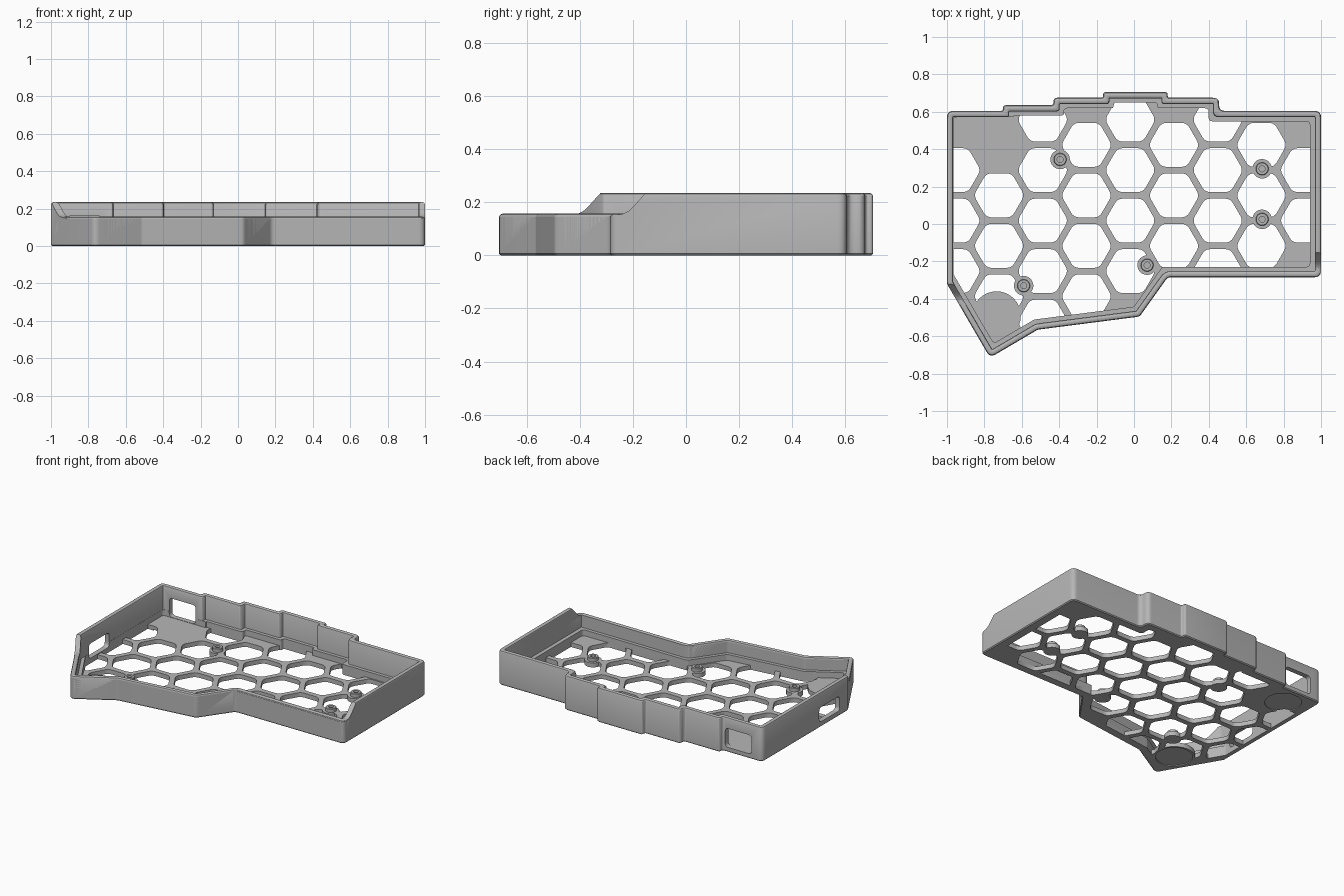
import bpy, bmesh, math
from mathutils import Vector

cube = bpy.data.objects.get("Cube")
if cube:
    bpy.data.objects.remove(cube, do_unlink=True)

GREY = (0.47, 0.47, 0.47, 1)
grey = bpy.data.materials.new("matte_grey")
grey.use_nodes = True
grey.diffuse_color = GREY
grey.node_tree.nodes["Principled BSDF"].inputs["Base Color"].default_value = GREY

# Case plan, counter-clockwise from the left front bend
PLAN = [Vector(p) for p in (
    (-1, -.32), (-.77, -.715), (-.515, -.565), (.03, -.495), (.18, -.285), (1, -.285),
    (1, .605), (.455, .605), (.455, .675), (.18, .675), (.18, .705), (-.165, .705),
    (-.165, .675), (-.43, .675), (-.43, .635), (-.7, .635), (-.7, .605), (-1, .605))]
N = len(PLAN)
FLOOR, LEDGE, LOW, TALL = .03, .07, .157, .235
BOSSES = [(-.395, .345), (.685, .295), (.685, .025), (.07, -.22), (-.59, -.33)]
FEET = [(-.82, .46), (-.735, -.49)]


def cross(a, b):
    return a.x * b.y - a.y * b.x


def inset(dist):
    """Offset each plan edge inwards by its own distance."""
    lines = []
    for i in range(N):
        d = (PLAN[(i + 1) % N] - PLAN[i]).normalized()
        lines.append((PLAN[i] + Vector((-d.y, d.x)) * dist[i], d))
    out = []
    for i in range(N):
        (p, d), (q, e) = lines[i - 1], lines[i]
        out.append(p + d * (cross(q - p, e) / cross(d, e)))
    return out


def rounded(pts, r, d=0, steps=5):
    """Round all corners; d keeps inset outlines concentric."""
    out = []
    for i, p in enumerate(pts):
        a, b = pts[i - 1] - p, pts[(i + 1) % len(pts)] - p
        turn = math.pi - a.angle(b)
        sign = 1 if cross(-a, b) > 0 else -1
        t = max(.004, (r - sign * d) * math.tan(turn / 2))
        t = min(t, .45 * a.length, .45 * b.length)
        start, end = p + a.normalized() * t, p + b.normalized() * t
        for k in range(steps + 1):
            s = k / steps
            out.append(start * (1 - s) ** 2 + p * (2 * s * (1 - s)) + end * s ** 2)
    return out


def outline(d):
    return rounded(inset([d] * N), .035, d)


def finish(name, bm):
    bmesh.ops.recalc_face_normals(bm, faces=bm.faces[:])
    me = bpy.data.meshes.new(name)
    bm.to_mesh(me)
    bm.free()
    me.materials.append(grey)
    ob = bpy.data.objects.new(name, me)
    bpy.context.collection.objects.link(ob)
    return ob


def prism(name, shapes, lo, hi, axis="Z"):
    """Extrude one or more flat shapes along an axis."""
    place = {"Z": lambda p, h: (p[0], p[1], h),
             "Y": lambda p, h: (p[0], h, p[1]),
             "X": lambda p, h: (h, p[0], p[1])}[axis]
    bm = bmesh.new()
    for pts in shapes:
        a = [bm.verts.new(place(p, lo)) for p in pts]
        b = [bm.verts.new(place(p, hi)) for p in pts]
        bm.faces.new(a)
        bm.faces.new(b)
        for i in range(len(a)):
            bm.faces.new((a[i - 1], a[i], b[i], b[i - 1]))
    return finish(name, bm)


def ring_loft(name, rings):
    """Join a closed cycle of (outline, height) rings into a tube."""
    bm = bmesh.new()
    loops = [[bm.verts.new((p[0], p[1], z)) for p in pts] for pts, z in rings]
    for i in range(len(loops)):
        a, b = loops[i - 1], loops[i]
        for k in range(len(a)):
            bm.faces.new((a[k - 1], a[k], b[k], b[k - 1]))
    return finish(name, bm)


def circle(c, r, n=32):
    return [Vector((c[0] + r * math.cos(math.tau * k / n),
                    c[1] + r * math.sin(math.tau * k / n))) for k in range(n)]


def rect(x0, x1, y0, y1):
    return [Vector(p) for p in ((x0, y0), (x1, y0), (x1, y1), (x0, y1))]


def boolean(ob, tool, op="DIFFERENCE"):
    mod = ob.modifiers.new("cut", "BOOLEAN")
    mod.object, mod.operation, mod.solver = tool, op, "EXACT"
    bpy.context.view_layer.objects.active = ob
    bpy.ops.object.modifier_apply(modifier=mod.name)


def wall(name, h):
    profile = [(.006, 0), (0, .006), (0, h - .012), (.004, h - .004), (.012, h),
               (.022, h), (.03, h - .004), (.033, h - .01), (.033, 0)]
    return ring_loft(name, [(outline(d), z) for d, z in profile])


# Walls: a tall rear part and a low front part
tall_wall = wall("tall_wall", TALL)
low_wall = wall("low_front_wall", LOW)
helpers = []
slope = [(-.125, .3), (-.152, .235), (-.2, .182), (-.215, .168), (-.235, .157),
         (-.3, .145), (-.95, .145), (-.95, .3)]
for shift, x0, x1 in ((0, -.6, 1.2), (-.17, -1.2, -.6)):
    tool = prism("slope_cutter", [[(y + shift, z) for y, z in slope]], x0, x1, "X")
    boolean(tall_wall, tool)
    helpers.append(tool)
rear_half = prism("rear_cutter", [rect(-1.2, 1.2, -.1, 1)], -.1, .5)
boolean(low_wall, rear_half)

# Cable openings in the rear and left walls
rear_port = prism("rear_port_cutter", [rounded(rect(-.92, -.72, .032, .16), .025)], .5, .7, "Y")
side_port = prism("side_port_cutter", [rounded(rect(-.23, -.01, .035, .135), .025)], -1.1, -.9, "X")
boolean(tall_wall, rear_port)
for part in (tall_wall, low_wall):
    boolean(part, side_port)
helpers += [rear_half, rear_port, side_port]

# Inner ledge, absent beside the ports
ledge_width = [.056] * N
ledge_width[5] = .06
ledge_width[N - 2] = ledge_width[N - 1] = .034
inner = inset(ledge_width)
inner_round = rounded(inner, .02)
ledge_outer = outline(.03)
ledge = ring_loft("inner_ledge", [(ledge_outer, .01), (ledge_outer, LEDGE),
                                  (inner_round, LEDGE), (inner_round, .01)])
boolean(ledge, rear_port)
boolean(ledge, side_port)

# Honeycomb floor
PITCH, FLAT = .27, .235
skipped = {(-2, 0), (-2, 4), (-2, 3.5), (2, 0), (2, 3), (0, 4), (-1.5, .5)}
hexes = []
for col in range(-4, 5):
    odd = col % 2
    for row in range(4 if odd else 5):
        n = row + .5 * odd
        if (col / 2, n) in skipped:
            continue
        c = (-.02 + col * PITCH * math.sqrt(3) / 2, .558 - n * PITCH)
        hexes.append(rounded(circle(c, FLAT / math.sqrt(3), 6), .05))
holes = prism("hole_cutter", hexes, -.1, .1)
clip = prism("hole_clip", [inner_round], -.2, .2)
pads = prism("pad_clip", [circle(c, .052) for c in BOSSES] + [circle(FEET[1], .13)], -.2, .2)
boolean(holes, clip, "INTERSECT")
boolean(holes, pads)
floor = prism("honeycomb_floor", [outline(.03)], 0, FLOOR)
boolean(floor, holes)
recess = prism("foot_recess_cutter", [circle(c, .115, 48) for c in FEET], -.1, .006)
boolean(floor, recess)
helpers += [holes, clip, pads, recess]

# Screw bosses with blind holes
parts = [tall_wall, low_wall, ledge, floor]
for i, c in enumerate(BOSSES):
    profile = [(.034, .01), (.034, .052), (.031, .055), (.016, .055), (.016, .012), (.002, .012), (.002, .01)]
    parts.append(ring_loft(f"screw_boss_{i + 1}", [(circle(c, r, 24), z) for r, z in profile]))

for tool in helpers:
    bpy.data.objects.remove(tool, do_unlink=True)
bpy.ops.object.select_all(action="DESELECT")
for part in parts:
    part.select_set(True)
bpy.context.view_layer.objects.active = floor
bpy.ops.object.shade_smooth_by_angle(angle=math.radians(30))
